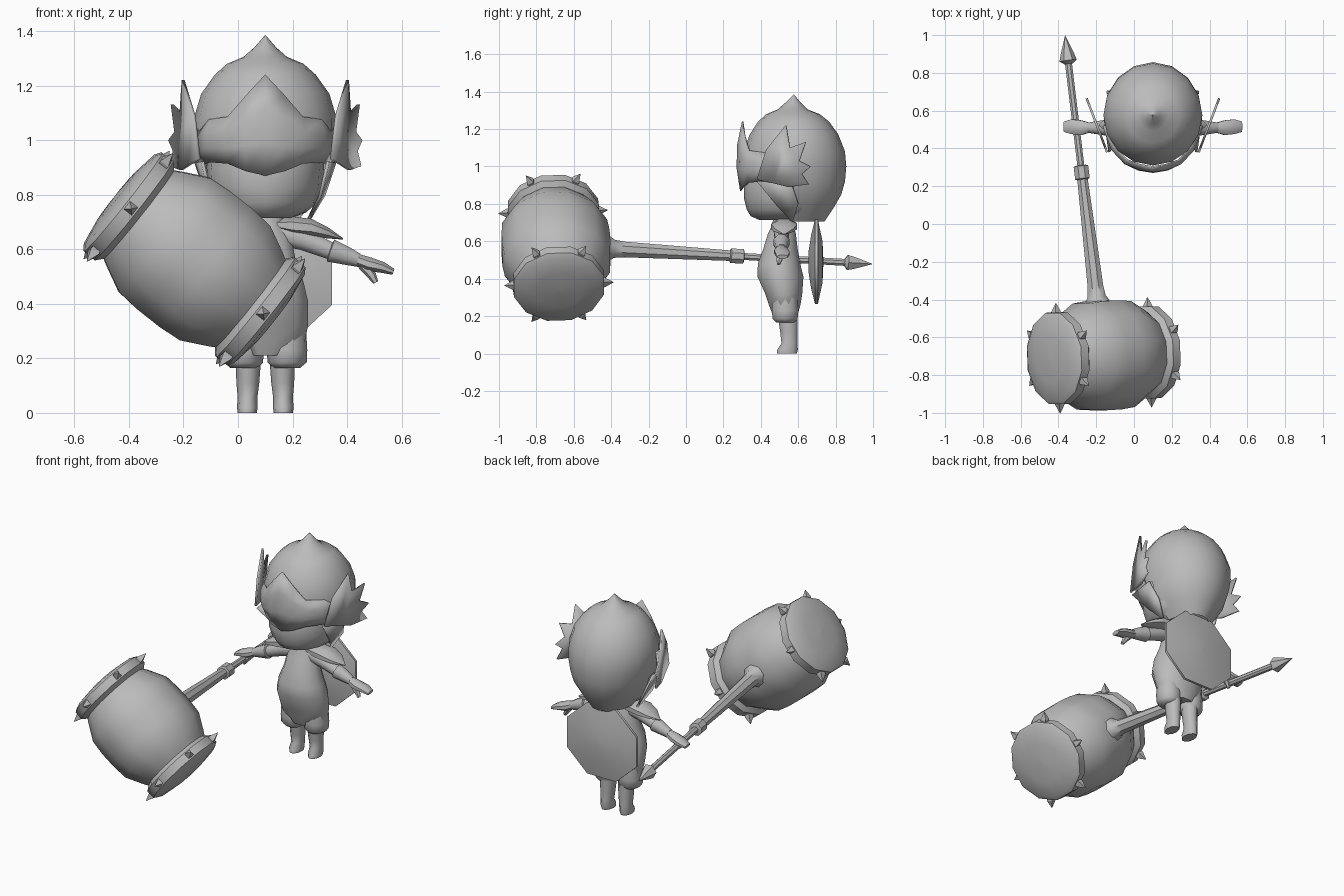
import bpy, bmesh, math
from mathutils import Vector

if "Cube" in bpy.data.objects:
    bpy.data.objects.remove(bpy.data.objects["Cube"])

grey = bpy.data.materials.new("plain_grey")
grey.diffuse_color = (0.5, 0.5, 0.5, 1)
grey.use_nodes = True
grey.node_tree.nodes["Principled BSDF"].inputs["Base Color"].default_value = grey.diffuse_color
CX = 0.10  # centre line of the figure


def finish(name, bm, angle=50, thick=0):
    bmesh.ops.remove_doubles(bm, verts=bm.verts, dist=0.0004)
    bmesh.ops.recalc_face_normals(bm, faces=bm.faces)
    me = bpy.data.meshes.new(name)
    bm.to_mesh(me)
    bm.free()
    me.materials.append(grey)
    ob = bpy.data.objects.new(name, me)
    bpy.context.collection.objects.link(ob)
    if thick:
        mod = ob.modifiers.new("thickness", 'SOLIDIFY')
        mod.thickness, mod.offset = thick, 0
    bpy.ops.object.select_all(action='DESELECT')
    bpy.context.view_layer.objects.active = ob
    ob.select_set(True)
    bpy.ops.object.shade_smooth_by_angle(angle=math.radians(angle))
    return ob


def loft(rings, caps=True):
    bm = bmesh.new()
    rows = [[bm.verts.new(p) for p in ring] for ring in rings]
    n = len(rows[0])
    for a, b in zip(rows, rows[1:]):
        for i in range(n):
            j = (i + 1) % n
            bm.faces.new((a[i], a[j], b[j], b[i]))
    if caps:
        bm.faces.new(rows[0][::-1])
        bm.faces.new(rows[-1])
    return bm


def tube(name, stations, axis, n=10, hint=(0, 1, 0), angle=50):
    """Stations are (centre, radius along the hint, radius across it)."""
    axis = Vector(axis).normalized()
    u = Vector(hint)
    u = (u - axis * u.dot(axis)).normalized()
    v = axis.cross(u)
    rings = []
    for c, ra, rb in stations:
        ra, rb = max(ra, 0.001), max(rb, 0.001)
        rings.append([Vector(c) + u * ra * math.cos(2 * math.pi * (i + .5) / n)
                      + v * rb * math.sin(2 * math.pi * (i + .5) / n) for i in range(n)])
    return finish(name, loft(rings), angle)


def head_rings(rows, yc, n=16):
    """Rows are (z, half width, front y, back y)."""
    rings = []
    for z, hw, yf, yb in rows:
        ring = []
        for i in range(n):
            a = 2 * math.pi * i / n
            s = math.sin(a)
            ring.append((CX + hw * math.cos(a), yc + s * (yb - yc if s > 0 else yc - yf), z))
        rings.append(ring)
    return rings


# Helmet dome with open face and low nape
bm = loft(head_rings([(.705, .12, .42, .74), (.78, .18, .36, .79), (.85, .225, .33, .83),
                      (.92, .245, .32, .85), (1.0, .262, .31, .857), (1.08, .262, .31, .85),
                      (1.17, .235, .34, .815), (1.24, .185, .385, .765), (1.28, .14, .43, .715),
                      (1.305, .08, .49, .65), (1.34, .04, .53, .615), (1.385, .001, .575, .577)],
                     .575), caps=False)
bmesh.ops.delete(bm, geom=[f for f in bm.faces if f.calc_center_median().z < .91
                           and f.calc_center_median().y < .55], context='FACES')
finish("helmet", bm, 60)

# Face and chin
finish("face", loft(head_rings([(.715, .10, .39, .58), (.735, .15, .345, .64), (.77, .19, .325, .70),
                                (.83, .21, .31, .74), (.90, .215, .31, .78), (1.0, .21, .34, .78)],
                               .55)), 60)

# Pointed visor band across the brow: (angle, low z, high z)
bm = bmesh.new()
half = [(0, .87, 1.24), (17, .887, 1.165), (34, .915, 1.085), (55, .92, 1.075), (82, .905, 1.06)]
cols = [(-a, lo, hi) for a, lo, hi in half[:0:-1]] + half
grid = []
for a, lo, hi in cols:
    s, c = math.sin(math.radians(a)), math.cos(math.radians(a))
    col = []
    for k in range(4):
        t = k / 3
        lean = .025 * (2 * t - 1) ** 2 + (.01 * t if abs(a) < 20 else 0)
        col.append(bm.verts.new((CX + (.268 - lean) * s, .56 - (.292 - lean) * c, lo + (hi - lo) * t)))
    grid.append(col)
for p, q in zip(grid, grid[1:]):
    for k in range(3):
        bm.faces.new((p[k], q[k], q[k + 1], p[k + 1]))
finish("visor", bm, 50, .008)

# Nape-to-neck, body and trousers seat: (z, half width, front y, back y)
body = [(.21, .09, .46, .60), (.26, .15, .44, .615), (.32, .162, .42, .625), (.41, .162, .378, .632),
        (.48, .145, .38, .615), (.56, .115, .41, .60), (.64, .10, .435, .59), (.69, .075, .46, .575),
        (.77, .05, .47, .565)]
tube("body", [((CX, (f + b) / 2, z), (b - f) / 2, w) for z, w, f, b in body], (0, 0, 1), 12)

# Round back shield
tube("back_shield", [((CX, .655, .49), .06, .06), ((CX, .67, .49), .16, .18), ((CX, .69, .49), .245, .265),
                     ((CX, .705, .49), .245, .265), ((CX, .73, .49), .12, .13), ((CX, .735, .49), 0, 0)],
     (0, 1, 0), 8, (0, 0, 1), 60)

for side, tag in ((1, "right"), (-1, "left")):
    def X(dx):
        return CX + side * dx

    # Ear fin: jagged plate swept outwards, as (y, z)
    bm = bmesh.new()
    fin = [(.38, .93), (.43, 1.09), (.535, 1.22), (.555, 1.10), (.64, 1.13), (.605, 1.03),
           (.665, 1.0), (.62, .96), (.655, .905), (.55, .89), (.47, .91)]
    bm.faces.new([bm.verts.new((X(.25 + (y - .40) * .38), y, z)) for y, z in fin])
    finish(tag + "_ear_fin", bm, 30, .012)

    # Cheek guard
    bm = bmesh.new()
    guard = [(.23, .38, .92), (.255, .56, .92), (.215, .60, .80), (.155, .57, .70), (.20, .49, .79)]
    bm.faces.new([bm.verts.new((X(dx), y, z)) for dx, y, z in guard])
    finish(tag + "_cheek_guard", bm, 30, .012)

    # Trouser leg and boot
    tube(tag + "_trouser_leg", [((X(.078), .53, .165), .05, .05), ((X(.08), .53, .185), .07, .072),
                                ((X(.08), .53, .23), .075, .074), ((X(.08), .53, .30), .07, .07)], (0, 0, 1))
    tube(tag + "_boot", [((X(.066), .54, 0), .055, .035), ((X(.066), .543, .02), .058, .038),
                         ((X(.065), .553, .055), .045, .036), ((X(.064), .55, .11), .048, .042),
                         ((X(.062), .545, .19), .055, .046)], (0, 0, 1))

    # Arm, cuff, hand and thumb
    out = (side, 0, -.35)
    tube(tag + "_arm", [((X(.05), .51, .655), .045, .045), ((X(.14), .51, .635), .042, .042),
                        ((X(.245), .51, .592), .034, .034)], out, 8)
    tube(tag + "_cuff", [((X(.235), .51, .597), .025, .025), ((X(.24), .51, .595), .046, .046),
                         ((X(.30), .51, .575), .036, .036), ((X(.34), .51, .56), .029, .027)], out, 8)
    tube(tag + "_hand", [((X(.33), .51, .563), .026, .024), ((X(.38), .51, .545), .042, .028),
                         ((X(.43), .515, .533), .042, .022), ((X(.47), .515, .517), .03, .012)], out, 8)
    tube(tag + "_thumb", [((X(.36), .505, .54), .02, .02), ((X(.39), .50, .505), .018, .017),
                          ((X(.405), .495, .478), .01, .01)], (side * .5, 0, -.85), 6)

    # Shoulder flap
    tube(tag + "_shoulder_flap", [((X(.04), .52, .69), .05, .02), ((X(.10), .525, .685), .07, .038),
                                  ((X(.17), .525, .678), .075, .036), ((X(.23), .525, .66), .055, .022),
                                  ((X(.285), .525, .638), .005, .003)], (1, 0, 0), 8, angle=40)


# Long shaft with collar, thick grip and pointed end: (y, radius)
def on_shaft(y):
    return Vector((-.244 - .121 * y, y, .537 - .0586 * y))


def shaft_part(name, rows, n=8):
    tube(name, [(on_shaft(y), r, r) for y, r in rows], on_shaft(1) - on_shaft(0), n, (0, 0, 1), 40)


shaft_part("shaft", [(.2, .02), (.88, .02)])
shaft_part("shaft_point", [(.845, .018), (.865, .046), (.90, .036), (.997, .001)], 6)
shaft_part("shaft_collar", [(.235, .03), (.24, .042), (.305, .042), (.31, .03)])
shaft_part("shaft_grip", [(-.46, .085), (-.41, .07), (-.385, .052), (-.33, .045), (.24, .03)])

# Mallet drum with flanged ends: half profile (distance, radius)
centre = Vector((-.16, -.695, .565))
axis = Vector((.78, .05, -.62)).normalized()
half = [(.372, 0), (.366, .12), (.35, .215), (.335, .238), (.285, .24), (.262, .212),
        (.235, .228), (.14, .277), (.05, .285)]
profile = [(-t, r) for t, r in half] + [(t, r) for t, r in half[::-1]]
tube("mallet_drum", [(centre + axis * t, r * 1.05, r) for t, r in profile], axis, 12, angle=40)

# Six spikes round each flange
u = (Vector((0, 1, 0)) - axis * axis.y).normalized()
v = axis.cross(u)
for end in (-1, 1):
    for i in range(6):
        a = math.radians(60 * i)
        d = u * math.cos(a) + v * math.sin(a)
        base = centre + axis * end * .31
        tube("flange_spike", [(base + d * .215, .02, .02), (base + d * .245, .026, .026),
                              (base + d * .292, 0, 0)], d, 4, axis, 20)
